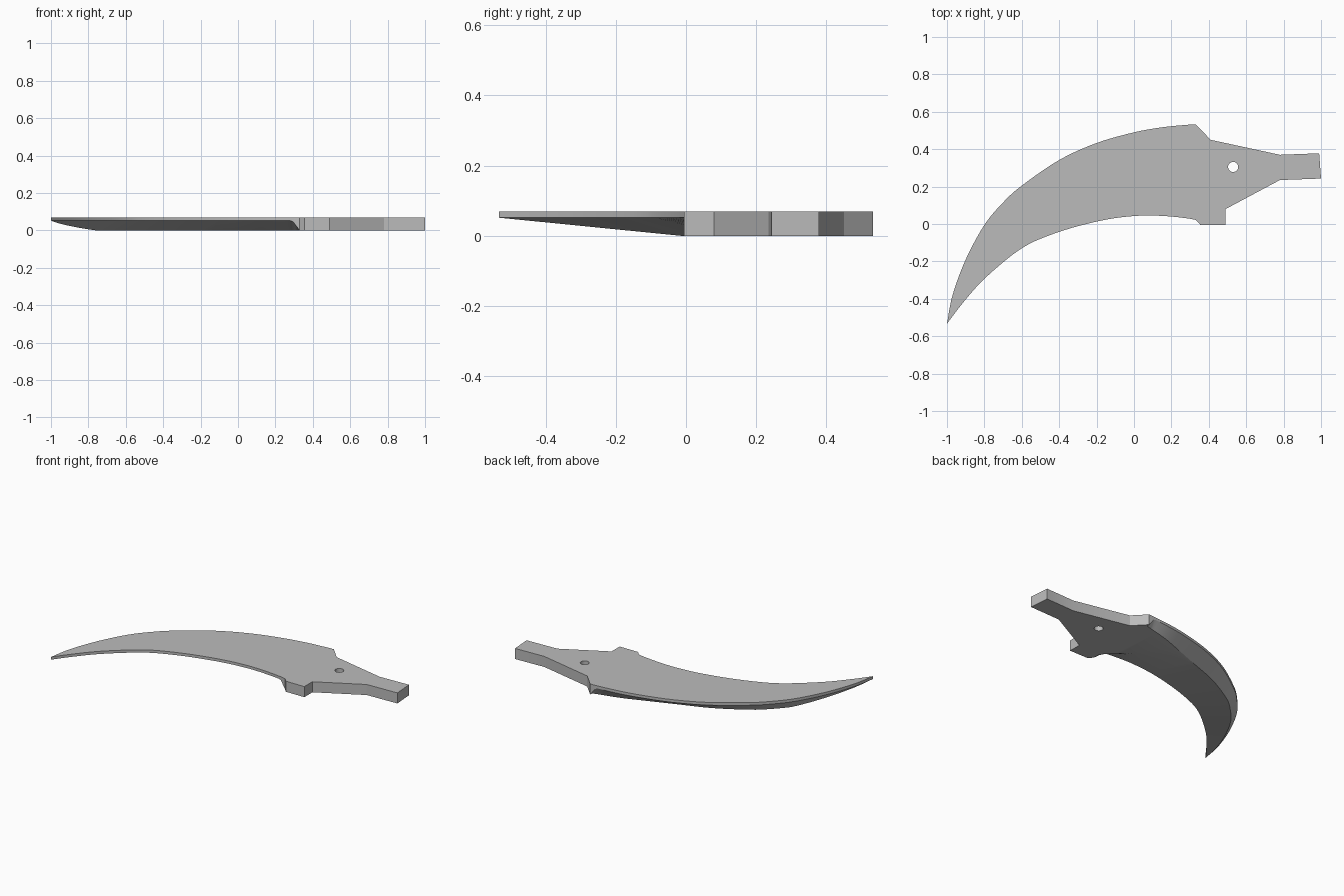
import bpy
import bmesh
import math
from mathutils import Vector

old = bpy.data.objects.get("Cube")
if old:
    bpy.data.objects.remove(old)

TOP, EDGE = 0.07, 0.052

steel = bpy.data.materials.new("grey steel")
steel.use_nodes = True
steel.diffuse_color = (0.5, 0.5, 0.5, 1)
steel.node_tree.nodes["Principled BSDF"].inputs["Base Color"].default_value = (0.5, 0.5, 0.5, 1)

# Blade stations: spine x, y, cutting edge x, y, spine bevel width, edge bevel share
STATIONS = [Vector(s) for s in (
    (0.33, 0.533, 0.33, 0.022, 0.02, 0.1),
    (0.28, 0.53, 0.28, 0.031, 0.03, 0.2),
    (0.15, 0.517, 0.17, 0.042, 0.05, 0.45),
    (0, 0.49, 0.04, 0.045, 0.075, 0.8),
    (-0.2, 0.433, -0.13, 0.027, 0.09, 1),
    (-0.4, 0.342, -0.33, -0.02, 0.075, 1),
    (-0.6, 0.205, -0.5, -0.079, 0.05, 1),
    (-0.7, 0.115, -0.6, -0.13, 0.045, 1),
    (-0.8, -0.005, -0.7, -0.205, 0.04, 1),
    (-0.9, -0.19, -0.82, -0.313, 0.03, 1),
    (-0.97, -0.38, -0.92, -0.428, 0.015, 1),
    (-1, -0.533, -1, -0.533, 0, 1),
)]


def spline(points, steps):
    """Smooth curve through all the points."""
    ext = [2 * points[0] - points[1]] + points + [2 * points[-1] - points[-2]]
    out = []
    for a, b, c, d in zip(ext, ext[1:], ext[2:], ext[3:]):
        for i in range(steps):
            t = i / steps
            out.append(b + (c - a) * (t / 2) + (2 * a - 5 * b + 4 * c - d) * (t * t / 2)
                       + (3 * b - a - 3 * c + d) * (t ** 3 / 2))
    return out + [points[-1]]


def section(s):
    """Cross-section: flat top, thin rims, bevels meeting at a ridge below."""
    spine, edge = Vector(s[0:2]), Vector(s[2:4])
    ridge = spine + (edge - spine).normalized() * s[4]
    shoulder = edge.lerp(ridge, min(s[5], 1))

    def rim(p):
        return EDGE * max(0, min(1, (0.33 - p.x) / 0.04))

    def belly(p):
        return EDGE * max(0, min(1, (-0.01 - p.y) / 0.523))

    return [(*spine, TOP), (*edge, TOP), (*edge, rim(edge)),
            (*shoulder, belly(shoulder)), (*ridge, belly(ridge)), (*spine, rim(spine))]


bm = bmesh.new()

# Curved blade
rings = [[bm.verts.new(p) for p in section(s)] for s in spline(STATIONS, 5)]
for a, b in zip(rings, rings[1:]):
    for i in range(6):
        j = (i + 1) % 6
        bm.faces.new((a[i], a[j], b[j], b[i]))

# Guard and tang, continuing from the open base of the blade
outline = [(0.355, -0.005), (0.49, -0.005), (0.49, 0.08), (0.78, 0.235),
           (1, 0.243), (0.99, 0.378), (0.78, 0.37), (0.41, 0.45)]
upper = [bm.verts.new((x, y, TOP)) for x, y in outline]
lower = [bm.verts.new((x, y, 0)) for x, y in outline]
base = rings[0]
bm.faces.new([base[0], base[1]] + upper)
bm.faces.new([base[5], base[4], base[3], base[2]] + lower)
wall_top = [base[1]] + upper + [base[0]]
wall_low = [base[2]] + lower + [base[5]]
for i in range(len(wall_top) - 1):
    bm.faces.new((wall_top[i], wall_low[i], wall_low[i + 1], wall_top[i + 1]))

bmesh.ops.remove_doubles(bm, verts=bm.verts, dist=0.0002)
bmesh.ops.recalc_face_normals(bm, faces=bm.faces)
mesh = bpy.data.meshes.new("blade_and_tang")
bm.to_mesh(mesh)
bm.free()
mesh.materials.append(steel)
blade = bpy.data.objects.new("blade_and_tang", mesh)
bpy.context.collection.objects.link(blade)

# Pin hole
bpy.ops.mesh.primitive_cylinder_add(vertices=32, radius=0.027, depth=0.4, location=(0.53, 0.305, 0.03))
cutter = bpy.context.object
cutter.name = "pin_hole_cutter"
cutter.hide_render = True
cutter.data.materials.append(steel)
cut = blade.modifiers.new("pin_hole", 'BOOLEAN')
cut.operation = 'DIFFERENCE'
cut.solver = 'EXACT'
cut.object = cutter

bpy.ops.object.select_all(action='DESELECT')
blade.select_set(True)
bpy.context.view_layer.objects.active = blade
bpy.ops.object.modifier_apply(modifier=cut.name)
bpy.data.objects.remove(cutter)
bpy.ops.object.shade_smooth_by_angle(angle=math.radians(25))
